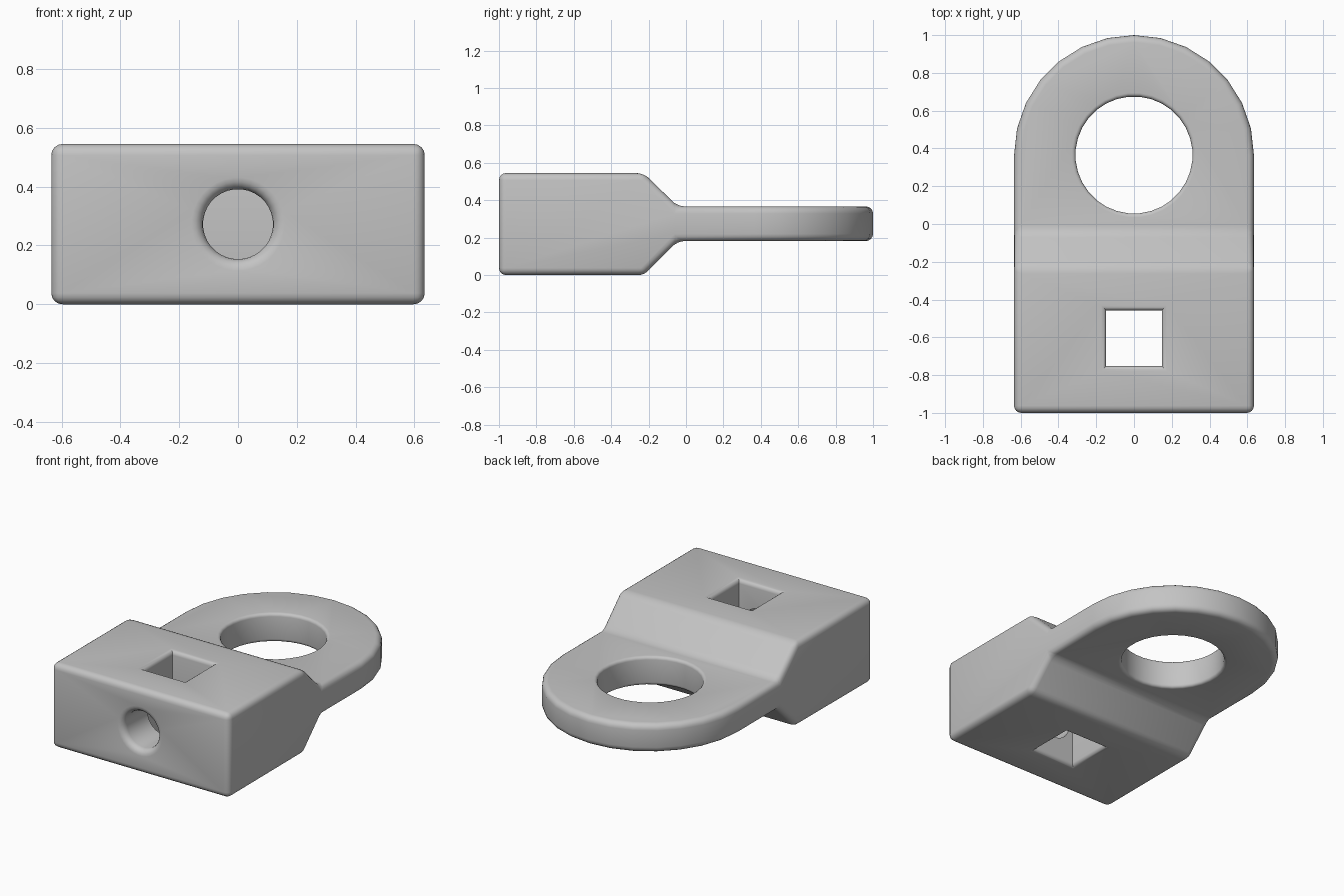
import bpy, bmesh, math
from mathutils import Matrix

cube = bpy.data.objects.get("Cube")
if cube:
    bpy.data.objects.remove(cube, do_unlink=True)

HALF_W, EYE_Y = 0.635, 0.365
MID_Z, TOP_Z = 0.2725, 0.545
THIN_LO, THIN_HI = 0.182, 0.367

grey = bpy.data.materials.new("plain_grey")
grey.use_nodes = True
colour = (0.55, 0.55, 0.55, 1)
grey.diffuse_color = colour
grey.node_tree.nodes["Principled BSDF"].inputs["Base Color"].default_value = colour


def add_object(name, bm, helper=False):
    bmesh.ops.recalc_face_normals(bm, faces=bm.faces)
    mesh = bpy.data.meshes.new(name)
    bm.to_mesh(mesh)
    bm.free()
    mesh.materials.append(grey)
    obj = bpy.data.objects.new(name, mesh)
    bpy.context.collection.objects.link(obj)
    obj.hide_render = helper
    return obj


def loft(name, rings, helper=False):
    """Solid through a list of point rings, capped at both ends."""
    bm = bmesh.new()
    loops = [[bm.verts.new(p) for p in ring] for ring in rings]
    n = len(loops[0])
    for a, b in zip(loops, loops[1:]):
        for i in range(n):
            j = (i + 1) % n
            bm.faces.new((a[i], a[j], b[j], b[i]))
    bm.faces.new(loops[0])
    bm.faces.new(loops[-1])
    return add_object(name, bm, helper)


def hole_cutter(name, sides, radius, stations, matrix):
    """Flared cutter: stations are (extra radius, distance along axis)."""
    turn = math.pi / sides
    rings = []
    for extra, t in stations:
        r = (radius + extra) / (math.cos(turn) if sides == 4 else 1)
        rings.append([matrix @ Matrix.Translation((
            r * math.cos(turn + math.tau * i / sides),
            r * math.sin(turn + math.tau * i / sides), t)).to_translation()
            for i in range(sides)])
    return loft(name, rings, True)


def flare(size, steps=4):
    """Rounded rim: (extra radius, depth) from the surface inward."""
    angles = [math.pi / 2 * i / steps for i in range(steps + 1)]
    return [(size * (1 - math.sin(a)), size * (1 - math.cos(a))) for a in angles]


def through(lo, hi, size):
    rim = flare(size)
    bottom = [(size, lo - 0.1)] + [(e, lo + d) for e, d in rim]
    top = [(e, hi - d) for e, d in reversed(rim)] + [(size, hi + 0.1)]
    return bottom + top


def boolean(obj, cutter, operation):
    mod = obj.modifiers.new(cutter.name, "BOOLEAN")
    mod.operation, mod.solver, mod.object = operation, "EXACT", cutter


# Side profile: thick block tapering to a thin tongue
profile = [(-1, 0), (-0.225, 0), (-0.045, THIN_LO), (1.1, THIN_LO),
           (1.1, THIN_HI), (-0.045, THIN_HI), (-0.225, TOP_Z), (-1, TOP_Z)]
body = loft("lug_body", [[(x, y, z) for y, z in profile] for x in (-0.8, 0.8)])

# Plan outline: straight sides closing in a half circle
arc = [math.pi * i / 14 for i in range(15)]
outline = [(-HALF_W, -1.1), (HALF_W, -1.1)] + [
    (HALF_W * math.cos(a), EYE_Y + HALF_W * math.sin(a)) for a in arc]
plan = loft("plan_cutter", [[(x, y, z) for x, y in outline] for z in (-0.2, 0.8)], True)

# Cutters for the eye, the square window and the front bore
eye = hole_cutter("eye_cutter", 32, 0.31, through(THIN_LO, THIN_HI, 0.02),
                  Matrix.Translation((0, EYE_Y, 0)))
window = hole_cutter("window_cutter", 4, 0.147, through(0, TOP_Z, 0.027),
                     Matrix.Translation((0, -0.605, 0)))
bore = hole_cutter("bore_cutter", 32, 0.119,
                   [(0.04, -0.1)] + flare(0.04) + [(0, 0.4)],
                   Matrix.Translation((0, -1, MID_Z)) @ Matrix.Rotation(-math.pi / 2, 4, "X"))

# Shape the body, round its edges, then cut the holes
boolean(body, plan, "INTERSECT")
bevel = body.modifiers.new("rounded_edges", "BEVEL")
bevel.width, bevel.segments = 0.038, 4
bevel.limit_method, bevel.angle_limit = "ANGLE", math.radians(30)
for cutter in (eye, window, bore):
    boolean(body, cutter, "DIFFERENCE")

bpy.ops.object.select_all(action="DESELECT")
body.select_set(True)
bpy.context.view_layer.objects.active = body
for mod in list(body.modifiers):
    bpy.ops.object.modifier_apply(modifier=mod.name)
for cutter in (plan, eye, window, bore):
    bpy.data.objects.remove(cutter, do_unlink=True)
bpy.ops.object.shade_smooth_by_angle(angle=math.radians(35))
